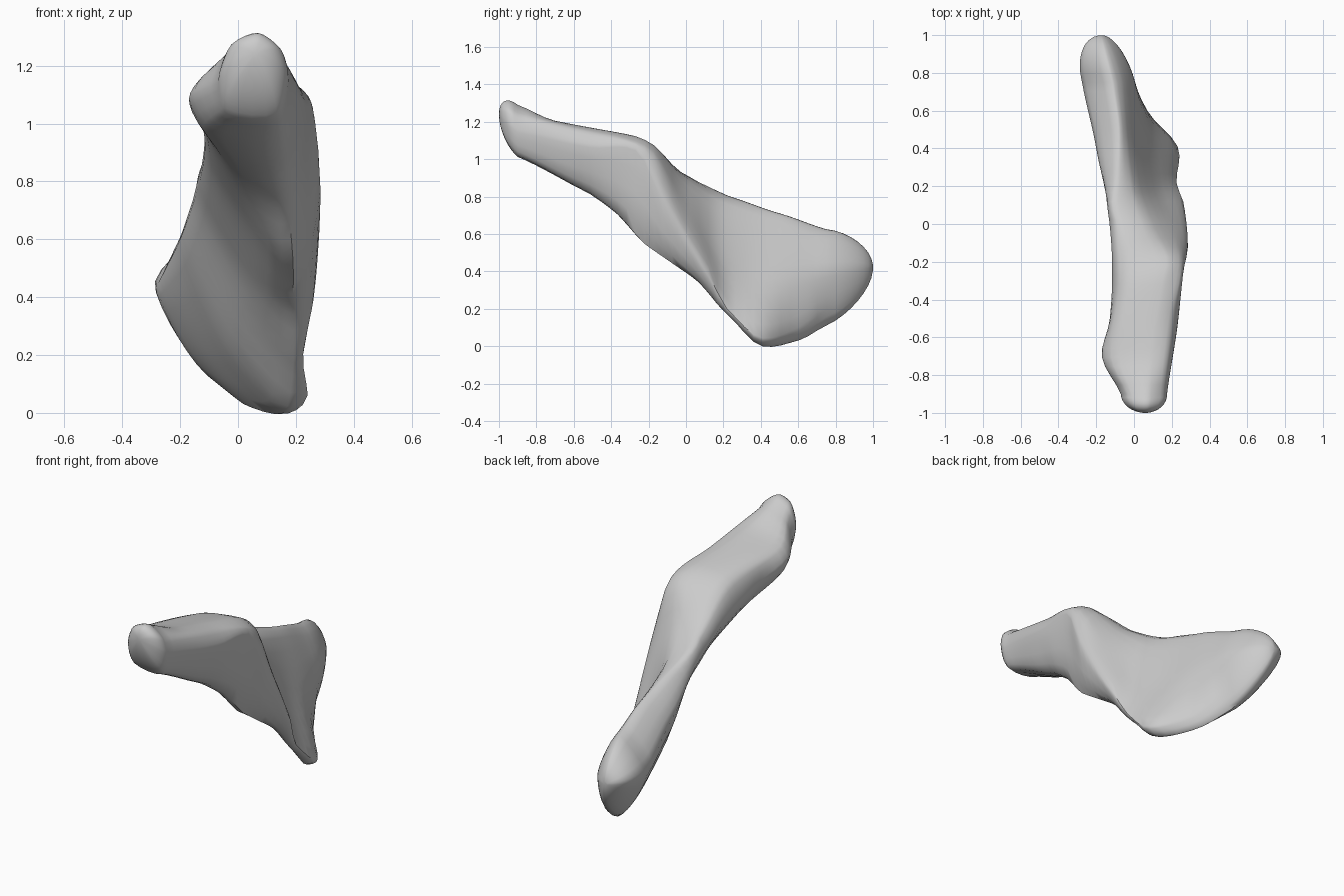
import bpy, bmesh, math
from mathutils import Vector

if "Cube" in bpy.data.objects:
    bpy.data.objects.remove(bpy.data.objects["Cube"])

# Guide rails running the length of the bone, as (y, x, z)
left_edge = [(-.9, -.07, 1.14), (-.7, -.17, 1.085), (-.5, -.125, 1.0), (-.2, -.115, .9),
             (.1, -.14, .77), (.4, -.2, .6), (.75, -.275, .45)]
top_left = [(-.9, -.03, 1.25), (-.7, -.12, 1.16), (-.3, -.07, 1.09), (0, -.09, .91),
            (.1, -.115, .86), (.25, -.095, .795), (.5, -.085, .71), (.75, -.12, .625)]
top_right = [(-.9, .07, 1.29), (-.7, .08, 1.205), (-.3, .15, 1.13), (-.18, .17, 1.08),
             (.0, .07, .89), (.2, .0, .765), (.5, -.035, .66), (.75, -.055, .57)]
outer_face = [(-.9, .155, 1.23), (-.5, .2, 1.14), (-.2, .25, 1.05), (0, .2, .74),
              (.2, .13, .47), (.4, .1, .36), (.75, .005, .41)]
side_ridge = [(-.9, .175, 1.14), (-.5, .235, 1.06), (-.26, .26, 1.04), (-.12, .285, .77),
              (.1, .265, .42), (.22, .225, .2), (.4, .235, .045), (.6, .07, .1), (.75, -.01, .23)]
bottom_edge = [(-.9, .135, 1.02), (-.55, .15, .84), (-.4, .17, .74), (-.2, .19, .53),
               (.04, .19, .365), (.22, .19, .17), (.4, .16, .002), (.6, .02, .03), (.75, -.07, .11)]
inner_face = [(-.9, -.04, 1.035), (-.7, -.1, .97), (-.5, -.03, .86), (-.2, .02, .69),
              (.1, .02, .49), (.4, -.05, .23), (.75, -.2, .25)]
RAILS = [left_edge, top_left, top_right, outer_face, side_ridge, bottom_edge, inner_face]


def sample(rail, y):
    """Smooth Hermite interpolation of one rail at a given y."""
    i = 0
    while i < len(rail) - 2 and y > rail[i + 1][0]:
        i += 1
    slope = lambda a, b: (Vector(rail[b][1:]) - Vector(rail[a][1:])) / (rail[b][0] - rail[a][0])
    m0 = slope(max(i - 1, 0), i + 1) * .8
    m1 = slope(i, min(i + 2, len(rail) - 1)) * .8
    h = rail[i + 1][0] - rail[i][0]
    t = (y - rail[i][0]) / h
    p0, p1 = Vector(rail[i][1:]), Vector(rail[i + 1][1:])
    return ((2*t**3 - 3*t*t + 1) * p0 + (t**3 - 2*t*t + t) * h * m0
            + (3*t*t - 2*t**3) * p1 + (t**3 - t*t) * h * m1)


def section(y, steps=4):
    """Closed rounded outline through the rails."""
    pts = [sample(r, y) for r in RAILS]
    n, out = len(pts), []
    for i in range(n):
        a, b, c, d = (pts[(i + k) % n] for k in (-1, 0, 1, 2))
        # Tangents limited by span length so short spans do not loop
        span = (c - b).length
        m0, m1 = (c - a).normalized() * span * .7, (d - b).normalized() * span * .7
        for s in range(steps):
            t = s / steps
            out.append((2*t**3 - 3*t*t + 1) * b + (t**3 - 2*t*t + t) * m0
                       + (3*t*t - 2*t**3) * c + (t**3 - t*t) * m1)
    return out


def cap(y, depth, tip, taper=0):
    """Rounded end: rings shrinking towards a tip point, height tapering faster."""
    base = section(y)
    mid = sum(base, Vector((0, 0))) / len(base)
    rings = []
    for k in range(1, 9):
        a = math.radians(k * 10.6)
        s = math.cos(a)
        sz = s * (1 - taper * math.sin(a))
        c = mid.lerp(Vector(tip), math.sin(a))
        rings.append([(c.x + (p.x - mid.x) * s, y + depth * math.sin(a),
                       c.y + (p.y - mid.y) * sz) for p in base])
    return rings


# Loft of all sections with both rounded ends
START, END, COUNT = -.9, .75, 34
rings = cap(START, -.1, (.06, 1.24))[::-1]
for i in range(COUNT + 1):
    y = START + (END - START) * i / COUNT
    rings.append([(p.x, y, p.y) for p in section(y)])
rings += cap(END, .25, (-.17, .42), .25)

n = len(rings[0])
verts = [v for r in rings for v in r]
faces = [(i*n + j, i*n + (j+1) % n, (i+1)*n + (j+1) % n, (i+1)*n + j)
         for i in range(len(rings) - 1) for j in range(n)]
faces += [tuple(range(n))[::-1], tuple(range(len(verts) - n, len(verts)))]
mesh = bpy.data.meshes.new("bone_blade")
mesh.from_pydata(verts, [], faces)
bone = bpy.data.objects.new("bone_blade", mesh)
bpy.context.collection.objects.link(bone)

# Consistent normals and smooth shading
bm = bmesh.new()
bm.from_mesh(mesh)
bmesh.ops.recalc_face_normals(bm, faces=bm.faces)
bm.to_mesh(mesh)
bm.free()
bpy.context.view_layer.objects.active = bone
bone.select_set(True)
bpy.ops.object.shade_smooth_by_angle(angle=math.radians(50))
